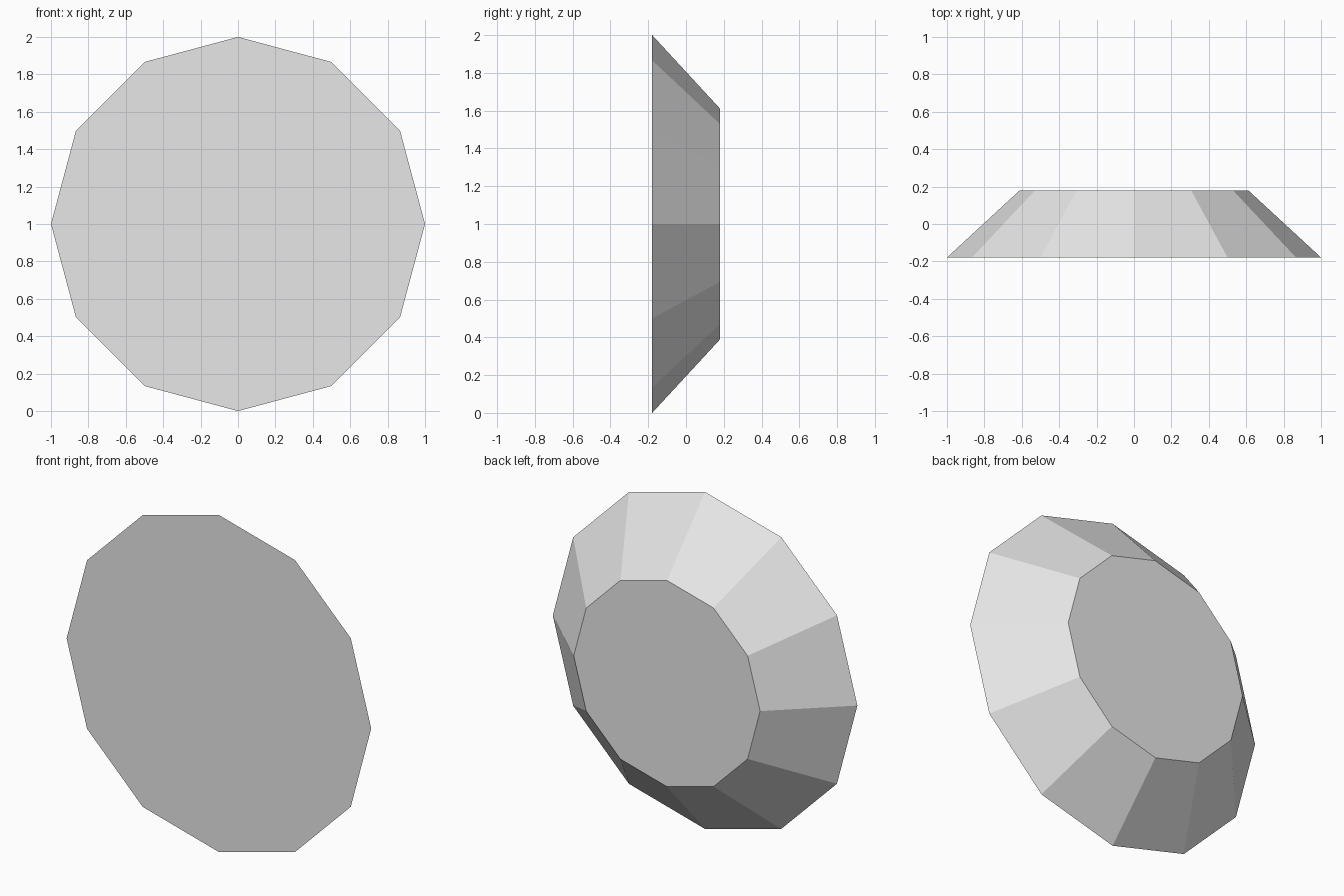
import bpy
import bmesh
from math import radians
from mathutils import Matrix

if "Cube" in bpy.data.objects:
    bpy.data.objects.remove(bpy.data.objects["Cube"])

SIDES = 12
FRONT_RADIUS = 1.0
BACK_RADIUS = 0.612
DEPTH = 0.358

# Single plain grey
grey = bpy.data.materials.new("light_grey")
grey.diffuse_color = (0.8, 0.8, 0.8, 1.0)
grey.use_nodes = True
grey.node_tree.nodes["Principled BSDF"].inputs["Base Color"].default_value = grey.diffuse_color

# Twelve-sided tapered disc, closed at both ends, wide end facing the front
bm = bmesh.new()
bmesh.ops.create_cone(bm, cap_ends=True, cap_tris=False, segments=SIDES,
                      radius1=FRONT_RADIUS, radius2=BACK_RADIUS, depth=DEPTH)
# Turn the axis from z to y and lift the disc onto the floor
bm.transform(Matrix.Translation((0, 0, FRONT_RADIUS)) @ Matrix.Rotation(radians(-90), 4, 'X'))
bmesh.ops.recalc_face_normals(bm, faces=bm.faces)

mesh = bpy.data.meshes.new("tapered_disc")
bm.to_mesh(mesh)
bm.free()
mesh.materials.append(grey)
disc = bpy.data.objects.new("tapered_disc", mesh)
bpy.context.collection.objects.link(disc)
